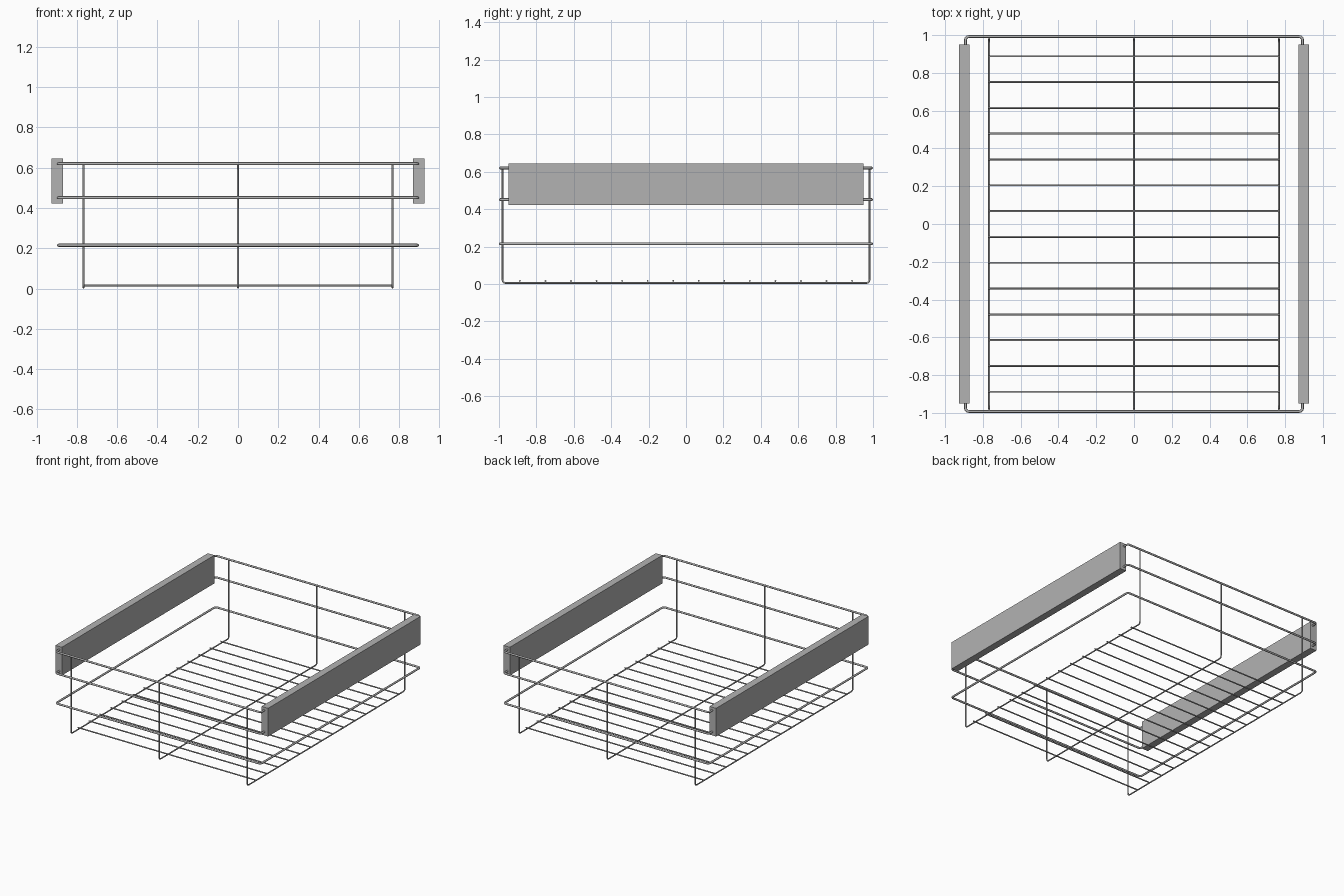
import bpy
from math import radians
from mathutils import Vector

cube = bpy.data.objects.get("Cube")
if cube:
    bpy.data.objects.remove(cube)

steel = bpy.data.materials.new("grey_steel")
steel.use_nodes = True
GREY = (0.45, 0.45, 0.45, 1)
steel.diffuse_color = GREY
steel.node_tree.nodes["Principled BSDF"].inputs["Base Color"].default_value = GREY


def rounded(points, radius, closed, steps=4):
    """Replace each corner of a path with a small arc."""
    out = []
    n = len(points)
    for i, p in enumerate(points):
        p = Vector(p)
        if not closed and i in (0, n - 1):
            out.append(p)
            continue
        a = p + (Vector(points[i - 1]) - p).normalized() * radius
        b = p + (Vector(points[(i + 1) % n]) - p).normalized() * radius
        for s in range(steps + 1):
            t = s / steps
            out.append(a * (1 - t) ** 2 + p * 2 * t * (1 - t) + b * t ** 2)
    return out


def wire(name, points, thickness, bend=0.02, closed=False):
    """Sweep a round wire along a path and turn it into a mesh."""
    path = rounded(points, bend, closed)
    curve = bpy.data.curves.new(name, "CURVE")
    curve.dimensions = "3D"
    curve.bevel_depth = thickness
    curve.bevel_resolution = 2
    curve.use_fill_caps = True
    spline = curve.splines.new("POLY")
    spline.points.add(len(path) - 1)
    for point, co in zip(spline.points, path):
        point.co = (*co, 1)
    spline.use_cyclic_u = closed
    obj = bpy.data.objects.new(name, curve)
    bpy.context.collection.objects.link(obj)
    bpy.ops.object.select_all(action="DESELECT")
    obj.select_set(True)
    bpy.context.view_layer.objects.active = obj
    bpy.ops.object.convert(target="MESH")
    obj = bpy.context.object
    obj.data.materials.clear()
    obj.data.materials.append(steel)
    bpy.ops.object.shade_smooth_by_angle(angle=radians(50))
    return obj


RING, THIN = 0.0075, 0.005
RX, RY = 0.892, 1 - RING
FLOOR_X, FLOOR_Y = 0.767, 0.981

# Horizontal hoops around the basket
for name, z in (("top_hoop", 0.62), ("middle_hoop", 0.451), ("lower_hoop", 0.215)):
    wire(name, [(-RX, -RY, z), (RX, -RY, z), (RX, RY, z), (-RX, RY, z)],
         RING, closed=True)

# Long wires that bend up at the front and back
for name, x in (("right", -FLOOR_X), ("centre", 0), ("left", FLOOR_X)):
    wire(name + "_upright_wire",
         [(x, -FLOOR_Y, 0.62), (x, -FLOOR_Y, THIN), (x, FLOOR_Y, THIN), (x, FLOOR_Y, 0.62)],
         THIN)

# Cross wires of the floor
COUNT = 14
for i in range(COUNT):
    y = -0.888 + i * 2 * 0.888 / (COUNT - 1)
    wire(f"floor_wire_{i + 1}", [(-0.773, y, 0.016), (0.773, y, 0.016)], THIN)

# Side rails
for name, side in (("right_rail", -1), ("left_rail", 1)):
    bpy.ops.mesh.primitive_cube_add(size=1, location=(side * 0.8985, 0, 0.534))
    rail = bpy.context.object
    rail.name = name
    rail.scale = (0.057, 1.898, 0.222)
    bpy.ops.object.transform_apply(location=False, rotation=False, scale=True)
    rail.data.materials.append(steel)
